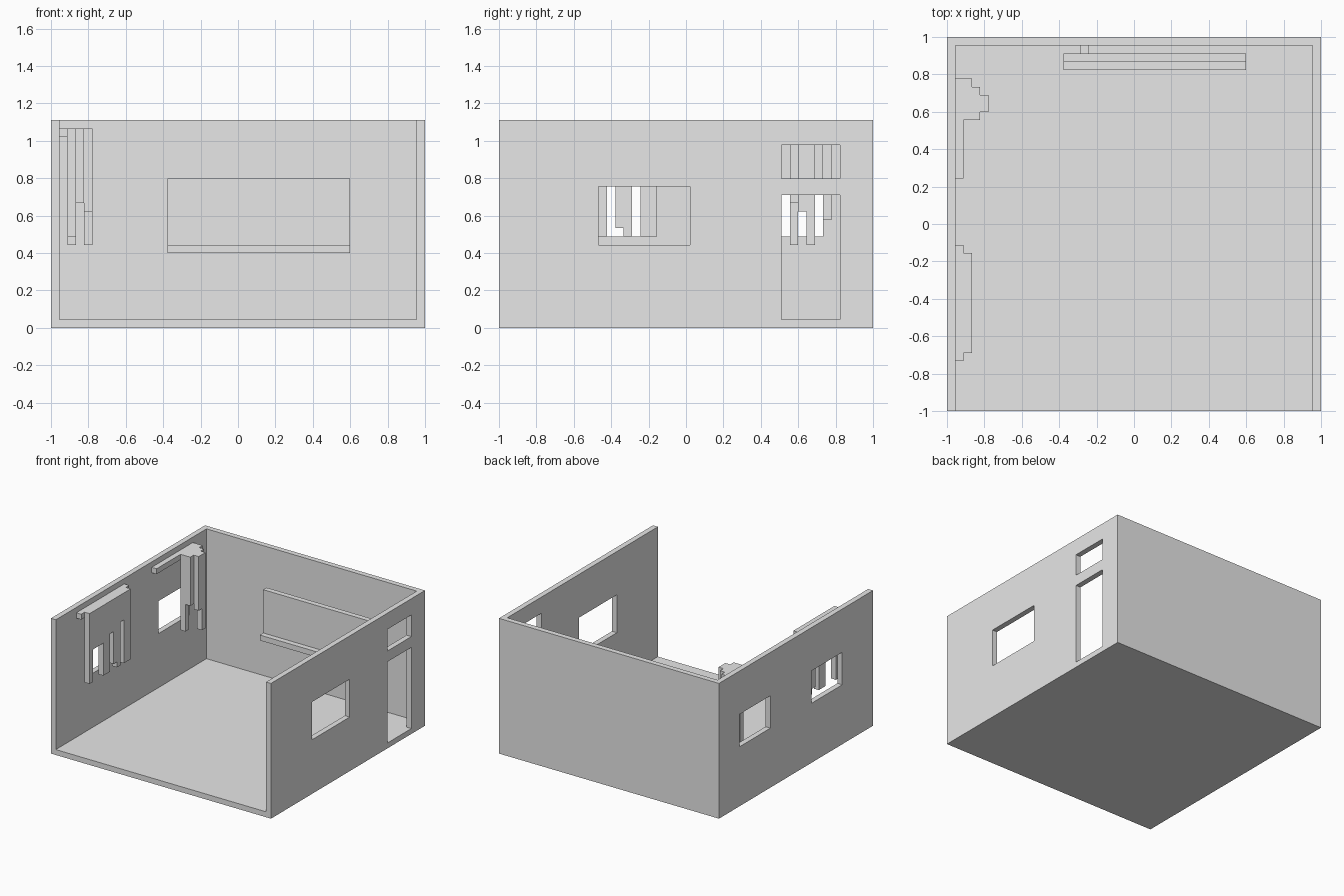
import bpy
import bmesh
from mathutils import Vector

U = 2 / 45  # building grid step
W, H = 45, 25  # room width/depth and height in grid steps

cube = bpy.data.objects.get("Cube")
if cube:
    bpy.data.objects.remove(cube, do_unlink=True)

grey = bpy.data.materials.new("plain_grey")
grey.use_nodes = True
grey.diffuse_color = (0.8, 0.8, 0.8, 1)
grey.node_tree.nodes["Principled BSDF"].inputs["Base Color"].default_value = (0.8, 0.8, 0.8, 1)


def place(x, y, z):
    """Grid position to model position."""
    return Vector(((x - W / 2) * U, (y - W / 2) * U, z * U))


def finish(name, bm):
    bmesh.ops.recalc_face_normals(bm, faces=bm.faces)
    mesh = bpy.data.meshes.new(name)
    bm.to_mesh(mesh)
    bm.free()
    mesh.materials.append(grey)
    obj = bpy.data.objects.new(name, mesh)
    bpy.context.collection.objects.link(obj)
    return obj


def add_box(bm, xs, ys, zs):
    lo, hi = place(xs[0], ys[0], zs[0]), place(xs[1], ys[1], zs[1])
    verts = bmesh.ops.create_cube(bm, size=1)["verts"]
    for v in verts:
        v.co = (lo + hi) / 2 + v.co * (hi - lo)


def boxes(name, *parts):
    bm = bmesh.new()
    for part in parts:
        add_box(bm, *part)
    return finish(name, bm)


def cut(target, *part):
    cutter = boxes("cutter", part)
    cutter.hide_render = True
    mod = target.modifiers.new("opening", "BOOLEAN")
    mod.operation = "DIFFERENCE"
    mod.solver = "EXACT"
    mod.object = cutter
    bpy.context.view_layer.objects.active = target
    bpy.ops.object.modifier_apply(modifier=mod.name)
    bpy.data.objects.remove(cutter, do_unlink=True)


def hanging(name, xs, top, strips):
    """Flat cloth with a stepped lower edge; strips are (y start, y end, bottom)."""
    outline = [(strips[0][0], top)]
    for y0, y1, bottom in strips:
        outline += [(y0, bottom), (y1, bottom)]
    outline.append((strips[-1][1], top))
    bm = bmesh.new()
    face = bm.faces.new([bm.verts.new(place(xs[0], y, z)) for y, z in outline])
    out = bmesh.ops.extrude_face_region(bm, geom=[face])["geom"]
    moved = [g for g in out if isinstance(g, bmesh.types.BMVert)]
    bmesh.ops.translate(bm, verts=moved, vec=((xs[1] - xs[0]) * U, 0, 0))
    return finish(name, bm)


# Room: floor and three walls, open at the front and top
room = boxes("room_shell", ((0, W), (0, W), (0, H)))
cut(room, (1, W - 1), (-1, W - 1), (1, H + 1))

# Window, doorway and transom in one side wall
right_side = (W - 1.5, W + 1)
cut(room, right_side, (12, 23), (10, 17))
cut(room, right_side, (34, 41), (1, 16))
cut(room, right_side, (34, 41), (18, 22))

# Two windows in the opposite wall
for start in (9, 30):
    cut(room, (-1, 1.5), (start, start + 9), (11, 17))

# Curtain rods
boxes("front_curtain_rod", ((1, 2), (6, 20), (23, 24)))
boxes("rear_curtain_rod", ((1, 2), (28, 40), (23, 24)))

# Torn curtain spread over the front window
hanging("front_curtain", (2, 3), 24, [
    (7, 8, 11), (8, 11, 17), (11, 13, 11), (13, 14, 18),
    (14, 15, 12), (15, 16, 11), (16, 17, 19), (17, 19, 11)])

# Curtain bunched in folds beside the rear window
hanging("rear_curtain_outer_fold", (4, 5), 24, [(36, 37, 14), (37, 38, 10)])
boxes("rear_curtain_folds",
      ((2, 3), (35, 36), (10, 24)),
      ((3, 4), (35, 36), (15, 24)),
      ((2, 4), (36, 38), (18, 24)),
      ((2, 4), (38, 39), (17, 24)),
      ((2, 3), (39, 40), (13, 24)))

# Board with a tray, held off the back wall by a bracket
boxes("wall_board", ((14, 36), (43, 41 + 1), (9, 18)))
boxes("board_tray", ((14, 36), (41, 42), (9, 10)))
boxes("board_bracket", ((16, 17), (43, 44), (13, 14)))
